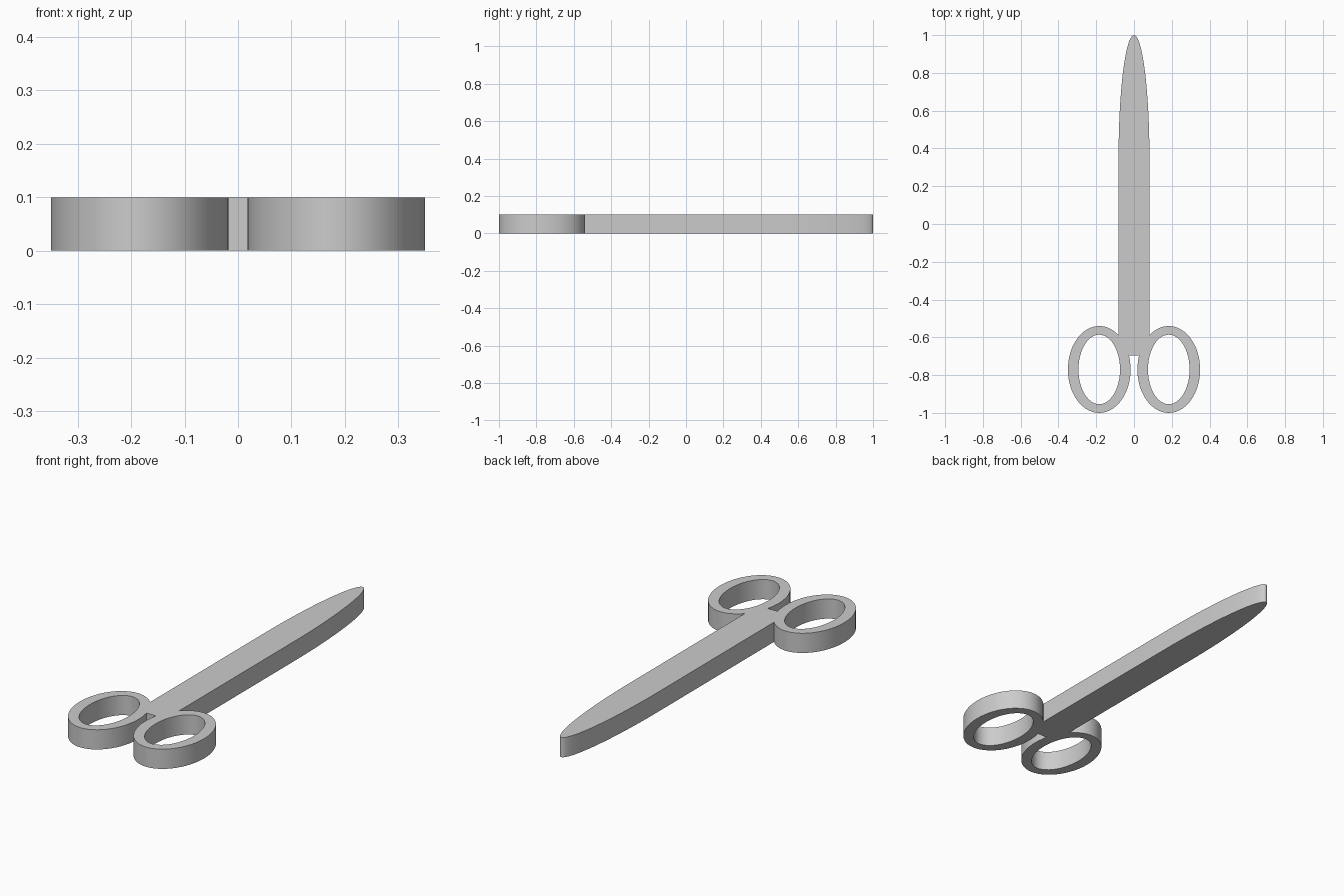
import bpy
import bmesh
from math import asin, acos, cos, sin, pi, tau

cube = bpy.data.objects.get("Cube")
if cube:
    bpy.data.objects.remove(cube, do_unlink=True)

THICK = 0.10
RING_X, RING_Y = 0.184, -0.77
OUT_X, OUT_Y = 0.166, 0.23      # outer handle radii
IN_X, IN_Y = 0.11, 0.184        # finger hole radii
BLADE_W, SHOULDER, TIP = 0.082, 0.34, 1.0
CROTCH = -0.695                 # top of the slot between the handles


def arc(cx, cy, rx, ry, start, end, n):
    return [(cx + rx * cos(start + (end - start) * i / n),
             cy + ry * sin(start + (end - start) * i / n)) for i in range(n + 1)]


def mirror(points):
    return [(-x, y) for x, y in reversed(points)]


# Half outline: around the handle, then up the blade to the tip
start = pi - asin((CROTCH - RING_Y) / OUT_Y)
end = tau + acos((BLADE_W - RING_X) / OUT_X)
half = arc(RING_X, RING_Y, OUT_X, OUT_Y, start, end, 48)
half += arc(0, SHOULDER, BLADE_W, TIP - SHOULDER, 0, pi / 2, 24)
outline = half + mirror(half[:-1])

# Finger holes
hole = arc(RING_X, RING_Y, IN_X, IN_Y, 0, tau, 48)[:-1]

# Filled, extruded profile
curve = bpy.data.curves.new("scissors", "CURVE")
curve.dimensions = "2D"
curve.fill_mode = "BOTH"
curve.extrude = THICK / 2
for points in (outline, hole, mirror(hole)):
    spline = curve.splines.new("POLY")
    spline.points.add(len(points) - 1)
    for point, (x, y) in zip(spline.points, points):
        point.co = (x, y, 0, 1)
    spline.use_cyclic_u = True

scissors = bpy.data.objects.new("scissors", curve)
bpy.context.collection.objects.link(scissors)
bpy.ops.object.select_all(action="DESELECT")
scissors.select_set(True)
bpy.context.view_layer.objects.active = scissors
bpy.ops.object.convert(target="MESH")
scissors = bpy.context.object

# Weld caps to walls and rest the body on the ground
bm = bmesh.new()
bm.from_mesh(scissors.data)
bmesh.ops.remove_doubles(bm, verts=bm.verts, dist=0.0001)
bmesh.ops.translate(bm, verts=bm.verts, vec=(0, 0, THICK / 2))
bmesh.ops.recalc_face_normals(bm, faces=bm.faces)
bm.to_mesh(scissors.data)
bm.free()
bpy.ops.object.shade_smooth_by_angle(angle=pi / 6)

# Plain grey metal
grey = bpy.data.materials.new("plain grey")
grey.use_nodes = True
colour = (0.6, 0.6, 0.6, 1)
grey.diffuse_color = colour
grey.node_tree.nodes["Principled BSDF"].inputs["Base Color"].default_value = colour
scissors.data.materials.clear()
scissors.data.materials.append(grey)
